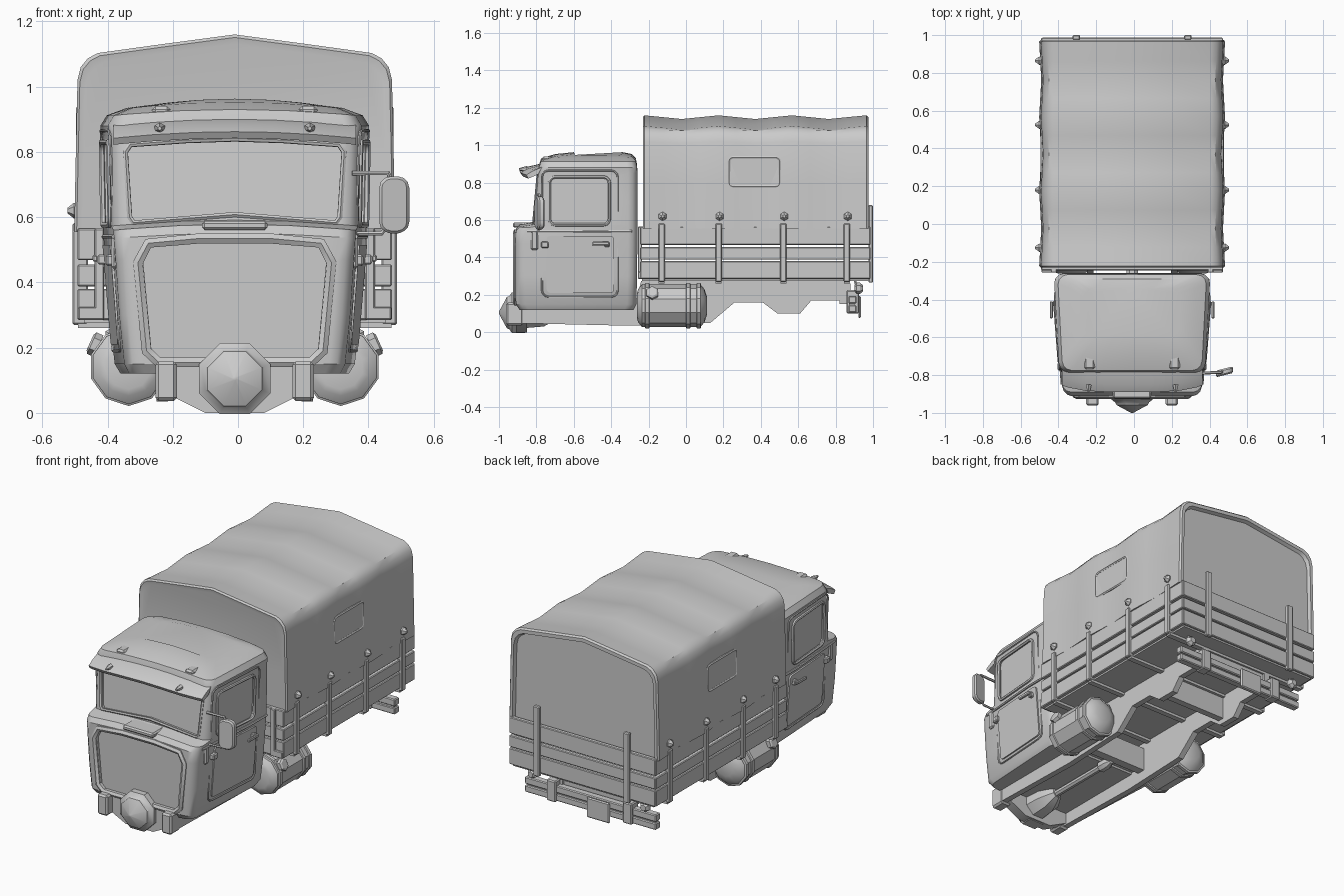
import bpy, bmesh, math
from mathutils import Vector

if "Cube" in bpy.data.objects:
    bpy.data.objects.remove(bpy.data.objects["Cube"])

CUTTERS = []

# ---------- helpers ----------
def loft(name, loops):
    bm = bmesh.new()
    rows = [[bm.verts.new(p) for p in lp] for lp in loops]
    n = len(rows[0])
    for a, b in zip(rows, rows[1:]):
        for i in range(n):
            bm.faces.new((a[i], a[(i + 1) % n], b[(i + 1) % n], b[i]))
    bm.faces.new(rows[0])
    bm.faces.new(rows[-1])
    bmesh.ops.recalc_face_normals(bm, faces=bm.faces)
    me = bpy.data.meshes.new(name)
    bm.to_mesh(me)
    bm.free()
    ob = bpy.data.objects.new(name, me)
    bpy.context.collection.objects.link(ob)
    return ob

def bevel(ob, w, seg=1):
    m = ob.modifiers.new("bevel", 'BEVEL')
    m.width, m.segments, m.limit_method = w, seg, 'ANGLE'
    return ob

def box(name, x, y, z, bev=0):
    lo = [(a, b, min(z)) for a, b in ((x[0], y[0]), (x[1], y[0]), (x[1], y[1]), (x[0], y[1]))]
    ob = loft(name, [lo, [(a, b, max(z)) for a, b, _ in lo]])
    return bevel(ob, bev) if bev else ob

def turned(name, origin, axis, profile, sides):
    # revolve (distance, radius) pairs around an axis
    q = Vector(axis).to_track_quat('Z', 'Y')
    o = Vector(origin)
    return loft(name, [[o + q @ Vector((r * math.cos(a), r * math.sin(a), d))
                for a in [2 * math.pi * (i + .5) / sides for i in range(sides)]] for d, r in profile])

def tube(name, pts, r, closed=False):
    cu = bpy.data.curves.new(name, 'CURVE')
    cu.dimensions, cu.bevel_depth, cu.bevel_resolution, cu.use_fill_caps = '3D', r, 1, True
    sp = cu.splines.new('POLY')
    sp.points.add(len(pts) - 1)
    for p, c in zip(sp.points, pts):
        p.co = (*c, 1)
    sp.use_cyclic_u = closed
    ob = bpy.data.objects.new(name, cu)
    bpy.context.collection.objects.link(ob)

def rrect(a0, a1, b0, b1, r, n=3):
    out = []
    for cx, cy, s in ((a1 - r, b1 - r, 0), (a0 + r, b1 - r, 1), (a0 + r, b0 + r, 2), (a1 - r, b0 + r, 3)):
        for i in range(n + 1):
            t = math.pi / 2 * (s + i / n)
            out.append((cx + r * math.cos(t), cy + r * math.sin(t)))
    return out

# ---------- cab: rounded plan sections stacked in z (z, half width, front, back) ----------
CAB = [(.12, .35, -.89, -.28), (.15, .368, -.91, -.265), (.30, .385, -.912, -.262), (.47, .397, -.912, -.26),
       (.535, .402, -.91, -.26), (.56, .403, -.89, -.26), (.573, .403, -.815, -.26), (.70, .406, -.805, -.26),
       (.85, .408, -.79, -.26), (.88, .412, -.785, -.262), (.912, .392, -.775, -.268),
       (.935, .33, -.70, -.29), (.945, .25, -.60, -.34)]

def cab_at(z, col):
    for a, b in zip(CAB, CAB[1:]):
        if z <= b[0]:
            t = max(0, (z - a[0]) / (b[0] - a[0]))
            return a[col] + t * (b[col] - a[col])
    return CAB[-1][col]

def taper(y):
    return 1 - .09 * max(0, (-.45 - y) / .46)

def side_x(y, z):
    return cab_at(z, 1) * taper(y)

loops = []
for z, w, yf, yb in CAB:
    plan = rrect(-w, w, yf, yb, .05)
    plan = plan[:4] + [(w * k, yb) for k in (.45, 0, -.45)] + plan[4:12] + [(w * k, yf) for k in (-.45, 0, .45)] + plan[12:]
    crown = .018 * min(1, max(0, (z - .45) / .1))
    loops.append([(x * taper(y), y, z + crown * (1 - (x / w) ** 2)) for x, y in plan])
cab = loft("cab_body", loops)

# recessed windows and front panel, each with a raised frame
def front_map(outline, off):
    return [(x, cab_at(z, 2) + off, z) for x, z in outline]

half_grille = [(.22, .155), (.255, .19), (.28, .46), (.25, .52), (.1, .535)]
grille = half_grille + [(-x, z) for x, z in reversed(half_grille)]
half_shield = [(.31, .583), (.322, .60), (.335, .80), (.32, .822), (0.15, .835)]
shield = half_shield + [(-x, z) for x, z in reversed(half_shield)]
shield = shield[:5] + [(0, .84)] + shield[5:] + [(0, .608)]
CUTTERS.append(loft("grille_cutter", [[(x, -.895, z) for x, z in grille], [(x, -1.1, z) for x, z in grille]]))
CUTTERS.append(loft("windscreen_cutter", [[(x, -.80 + (z - .6) * .09 + .012, z) for x, z in shield],
                                          [(x, -1.1, z) for x, z in shield]]))
tube("grille_frame", [(x * 1.06, -.908, z) for x, z in grille], .018, True)
tube("windscreen_frame", [(x, -.812 + (z - .6) * .09, z) for x, z in shield], .009, True)
window = rrect(-.73, -.41, .575, .83, .03)
door = rrect(-.77, -.365, .19, .865, .035)
for s in (1, -1):
    CUTTERS.append(loft("window_cutter", [[(s * (side_x(y, z) - .014), y, z) for y, z in window],
                                          [(s * .6, y, z) for y, z in window]]))
    tube("side_window_frame", [(s * side_x(y, z), y, z) for y, z in window], .009, True)
    tube("door_edge", [(s * side_x(y, z), y, z) for y, z in door], .005, True)
    tube("belt_line", [(s * side_x(y, .54), y, .54) for y in (-.85, -.7, -.45, -.29)], .007)
    lower = rrect(-.745, -.385, .21, .515, .02)
    loft("door_panel", [[(s * (side_x(y, z) + d), y, z) for y, z in lower] for d in (-.02, .005)])
    box("door_handle_mount", (s * .39, s * .42), (-.435, -.41), (.455, .485), .004)
    bevel(loft("door_handle", [[(s * (.42 + a), y, z) for a, z in ((0, .462), (.016, .465), (.016, .485), (0, .482))]
                               for y in (-.50, -.41)]), .004)
    box("door_hinge", (s * .36, s * .395), (-.775, -.735), (.45, .485), .006)
    box("side_indicator", (s * .345, s * .378), (-.83, -.79), (.44, .55), .008)
    # roof lamps and wiper pivots
    box("roof_lamp", (s * .225 - .028, s * .225 + .028), (-.77, -.68), (.90, .94), .01)
    turned("wiper_pivot", (s * .23, -.88, .872), (0, -1, 0), [(-.03, .018), (.012, .006)], 6)
for c in CUTTERS:
    c.hide_render = True
    m = cab.modifiers.new("cut", 'BOOLEAN')
    m.operation, m.solver, m.object = 'DIFFERENCE', 'EXACT', c
box("bonnet_plate", (-.10, .10), (-.925, -.82), (.56, .588), .008)

# sun visor
vis = [(-.77, .903), (-.85, .885), (-.89, .862), (-.878, .842), (-.79, .865)]
loft("sun_visor", [[(x, y + .035 * abs(x / .37) ** 4 * (y < -.8), z - .02 * (x / .37) ** 2) for y, z in vis]
                   for x in (-.372, -.34, -.25, -.12, 0, .12, .25, .34, .372)])

# side mirror on the right
tube("mirror_upper_arm", [(.36, -.79, .735), (.47, -.785, .735), (.485, -.78, .70)], .008)
tube("mirror_lower_arm", [(.36, -.79, .55), (.45, -.785, .55), (.475, -.78, .58)], .007)
mir = rrect(.443, .535, .55, .725, .035)
bevel(loft("mirror_head", [[(x, y + (x - .49) * .25, z) for x, z in mir] for y in (-.80, -.765)]), .008)

# ---------- canvas cover ----------
HALF = [(.492, .555), (.487, .80), (.482, 1.02), (.472, 1.06), (.45, 1.087), (.42, 1.103), (.21, 1.132)]
def cover(y, dip, k=1.0):
    pts = HALF + [(0, 1.16)] + [(-x, z) for x, z in reversed(HALF)]
    return [(x * k * (1 - dip), y, .555 + (z - .555) * k - dip * (.9 if z > 1.09 else .4 * (z > 1))) for x, z in pts]
rings = [cover(-.225, 0, .95), cover(-.23, 0, .985), cover(-.222, 0)]
for i in range(1, 12):
    y = -.22 + 1.18 * i / 12
    rings.append(cover(y, .022 * math.sin(math.pi * i / 4) ** 2))
rings += [cover(.965, 0), cover(.975, 0, .985), cover(.975, 0, .95), cover(.955, 0, .935)]
loft("canvas_cover", rings)
flap = rrect(.23, .50, .78, .935, .02)
for s in (1, -1):
    tube("cover_window_frame", [(s * .478, y, z) for y, z in flap], .008, True)
    loft("cover_window", [[(s * x, y, z) for y, z in flap] for x in (.46, .481)])

# ---------- cargo bed ----------
box("bed_floor", (-.462, .462), (-.235, .975), (.275, .31))
BOARDS = ((.468, .565), (.388, .455), (.285, .38))
for z in BOARDS:
    for s in (1, -1):
        box("side_board", (s * .458, s * .482), (-.24, .985), z, .004)
    box("front_board", (-.482, .482), (-.245, -.22), z, .004)
    box("tail_board", (-.478, .478), (.96, .987), z, .004)
for s in (1, -1):
    for y in (-.13, .175, .52, .86):
        box("side_post", (s * .45, s * .497), (y - .017, y + .017), (.27, .582), .005)
        turned("cover_knob", (s * .475, y + .005, .62), (s, 0, 0), [(0, .022), (.018, .024), (.038, .008)], 6)
    box("front_corner_post", (s * .40, s * .43), (-.257, -.235), (.285, .565), .004)
    box("front_corner_foot", (s * .40, s * .48), (-.257, -.235), (.285, .325), .004)
    box("tail_post", (s * .295 - .02, s * .295 + .02), (.975, 1.0), (.265, .68), .005)
    turned("tail_lamp", (s * .37, .90, .235), (0, 1, 0), [(0, .015), (.012, .03), (.03, .03), (.045, .018)], 6)
    tube("tail_lamp_arm", [(s * .37, .915, .235), (s * .37, .90, .29)], .008)
for y in (-.13, .175, .52, .86):
    box("cross_bearer", (-.48, .48), (y - .016, y + .016), (.26, .28))

# ---------- chassis ----------
RAIL = [(-.95, .05), (-.95, .14), (-.90, .155), (-.27, .155), (-.24, .275), (.87, .275), (.87, .17), (.67, .17),
        (.61, .10), (.49, .10), (.41, .16), (.26, .16), (.13, .05), (-.3, .035)]
for s in (1, -1):
    loft("chassis_rail", [[(s * x, y, z) for y, z in RAIL] for x in (.205, .24)])
    bevel(box("front_bracket", (s * .177, s * .243), (-.962, -.87), (.037, .158)), .01)
    # fuel tanks
    turned("fuel_tank", (s * .325, 0, .142), (0, 1, 0),
           [(-.262, .07), (-.255, .09), (-.235, .115), (.075, .115), (.098, .09), (.112, .05)], 10)
    for y in (-.22, .0, .055):
        turned("tank_band", (s * .325, y, .142), (0, 1, 0), [(0, .116), (.003, .121), (.022, .121), (.025, .116)], 10)
    turned("tank_cap", (s * .385, -.18, .19), (s, 0, .45), [(0, .025), (.035, .025), (.035, .036), (.058, .036), (.064, .026)], 6)
    box("bumper_hanger", (s * .25 - .03, s * .25 + .03), (.858, .925), (.10, .225), .006)
    box("bumper_arm", (s * .205, s * .24), (.82, .88), (.15, .26))
box("under_cab_pan", (-.24, .24), (-.90, -.26), (.13, .155))
box("middle_crossmember", (-.21, .21), (-.22, -.17), (.10, .24))
box("rear_crossmember", (-.21, .21), (.48, .52), (.13, .27))
box("end_crossmember", (-.21, .21), (.83, .865), (.17, .27))
NOSE = [(-.21, .06), (-.09, .0), (.09, .0), (.21, .06), (.21, .14), (-.21, .14)]
loft("front_crossmember", [[(x, y, z) for x, z in NOSE] for y in (-.91, -.85)])
turned("front_hub", (0, 0, .105), (0, -1, 0), [(.86, .118), (.93, .118), (.945, .096), (.958, .09), (1.0, .006)], 8)
turned("gearbox", (0, 0, .105), (0, 1, 0), [(-.87, .09), (-.76, .08), (-.70, .045), (-.68, .03)], 8)
turned("drive_shaft", (0, 0, .10), (0, 1, 0), [(-.70, .02), (-.28, .02)], 8)
turned("shaft_joint", (0, -.27, .10), (0, 1, 0), [(-.04, .015), (-.025, .033), (.025, .033), (.06, .015)], 8)
box("rear_bumper", (-.43, .43), (.868, .912), (.105, .145), .005)
box("rear_bumper_top", (-.43, .43), (.868, .912), (.153, .195), .005)
box("rear_bumper_core", (-.42, .42), (.872, .90), (.11, .19))
box("rear_plate", (-.14, .01), (.922, .935), (.075, .195), .012)
box("rear_plate_mount", (-.09, -.04), (.90, .925), (.12, .17))

# ---------- finish: apply, shade, centre ----------
for o in bpy.data.objects:
    o.select_set(True)
bpy.context.view_layer.objects.active = cab
bpy.ops.object.convert(target='MESH')
for c in CUTTERS:
    bpy.data.objects.remove(c)
bpy.ops.object.shade_smooth_by_angle(angle=math.radians(32))
for o in bpy.data.objects:
    o.location.x -= .01
